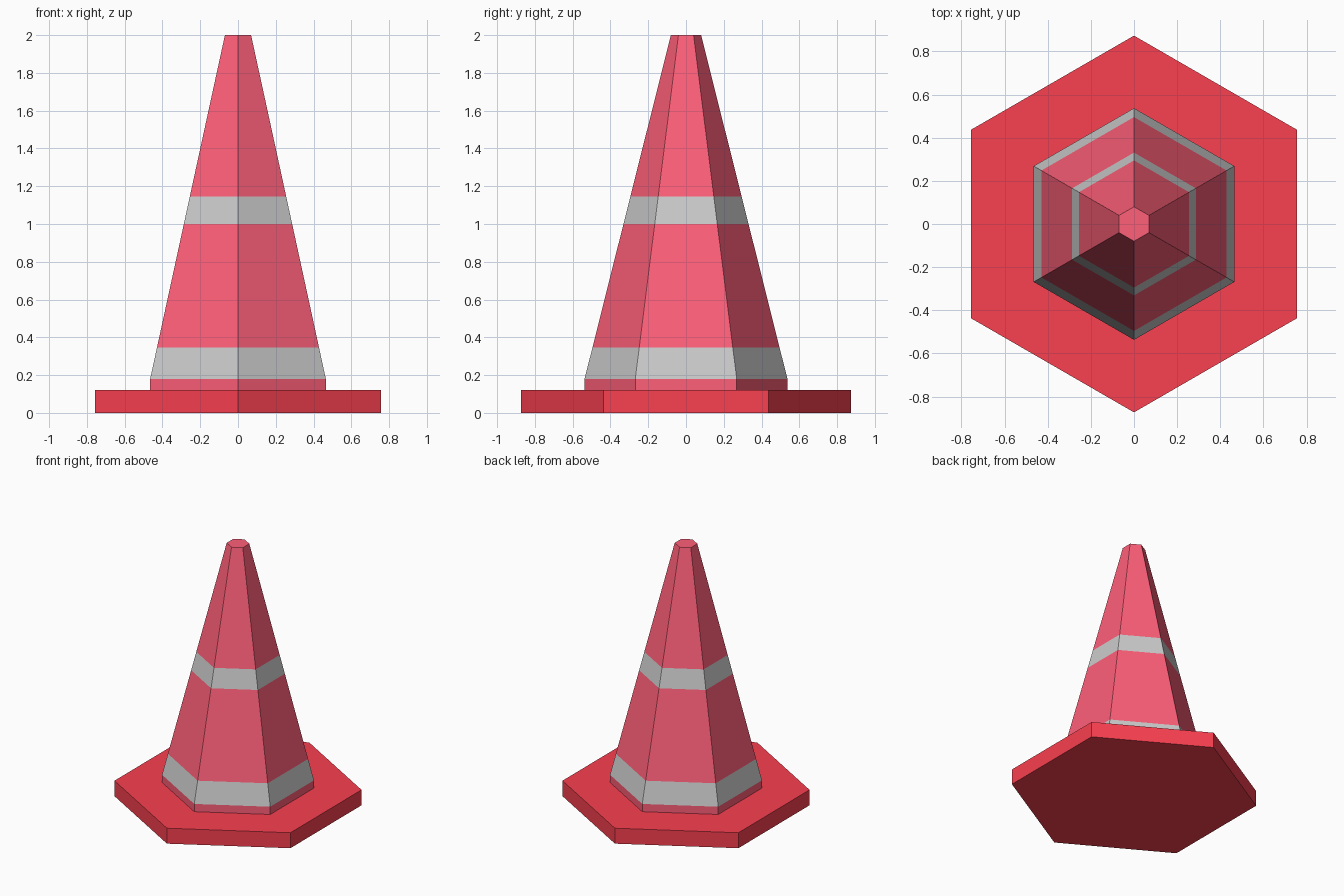
import bpy, bmesh
from math import sin, cos, pi

if "Cube" in bpy.data.objects:
    bpy.data.objects.remove(bpy.data.objects["Cube"])

SIDES = 6


def material(name, color):
    m = bpy.data.materials.new(name)
    m.diffuse_color = (*color, 1)
    m.use_nodes = True
    m.node_tree.nodes["Principled BSDF"].inputs["Base Color"].default_value = m.diffuse_color
    return m


def hex_section(name, profile, mat=None, bottom=False, top=False):
    """Hexagonal shell through (radius, z) rings, corners pointing along y."""
    bm = bmesh.new()
    rings = [[bm.verts.new((r * sin(2 * pi * i / SIDES), -r * cos(2 * pi * i / SIDES), z))
              for i in range(SIDES)] for r, z in profile]
    for lo, hi in zip(rings, rings[1:]):
        for i in range(SIDES):
            j = (i + 1) % SIDES
            bm.faces.new((lo[i], lo[j], hi[j], hi[i]))
    if bottom:
        bm.faces.new(rings[0][::-1])
    if top:
        bm.faces.new(rings[-1])
    mesh = bpy.data.meshes.new(name)
    bm.to_mesh(mesh)
    bm.free()
    if mat:
        mesh.materials.append(mat)
    ob = bpy.data.objects.new(name, mesh)
    bpy.context.collection.objects.link(ob)
    return ob


def cone_ring(z):
    """Point on the straight taper from the foot of the cone to its tip."""
    return (0.537 + (0.08 - 0.537) * (z - 0.18) / (2.0 - 0.18), z)


base_red = material("base_red", (0.95, 0.05, 0.08))
cone_red = material("cone_red", (1.0, 0.115, 0.19))
band_grey = material("band_grey", (0.8, 0.8, 0.8))

# Base plate
hex_section("base_plate", [(0.873, 0), (0.873, 0.12)], base_red, bottom=True, top=True)

# Straight collar and tapering cone, split by the two reflective bands
hex_section("collar", [(0.537, 0.12), (0.537, 0.18)], cone_red)
hex_section("lower_band", [cone_ring(0.18), cone_ring(0.345)], band_grey)
hex_section("cone_middle", [cone_ring(0.345), cone_ring(1.0)], cone_red)
hex_section("upper_band", [cone_ring(1.0), cone_ring(1.145)], band_grey)
hex_section("cone_tip", [cone_ring(1.145), cone_ring(2.0)], cone_red, top=True)
